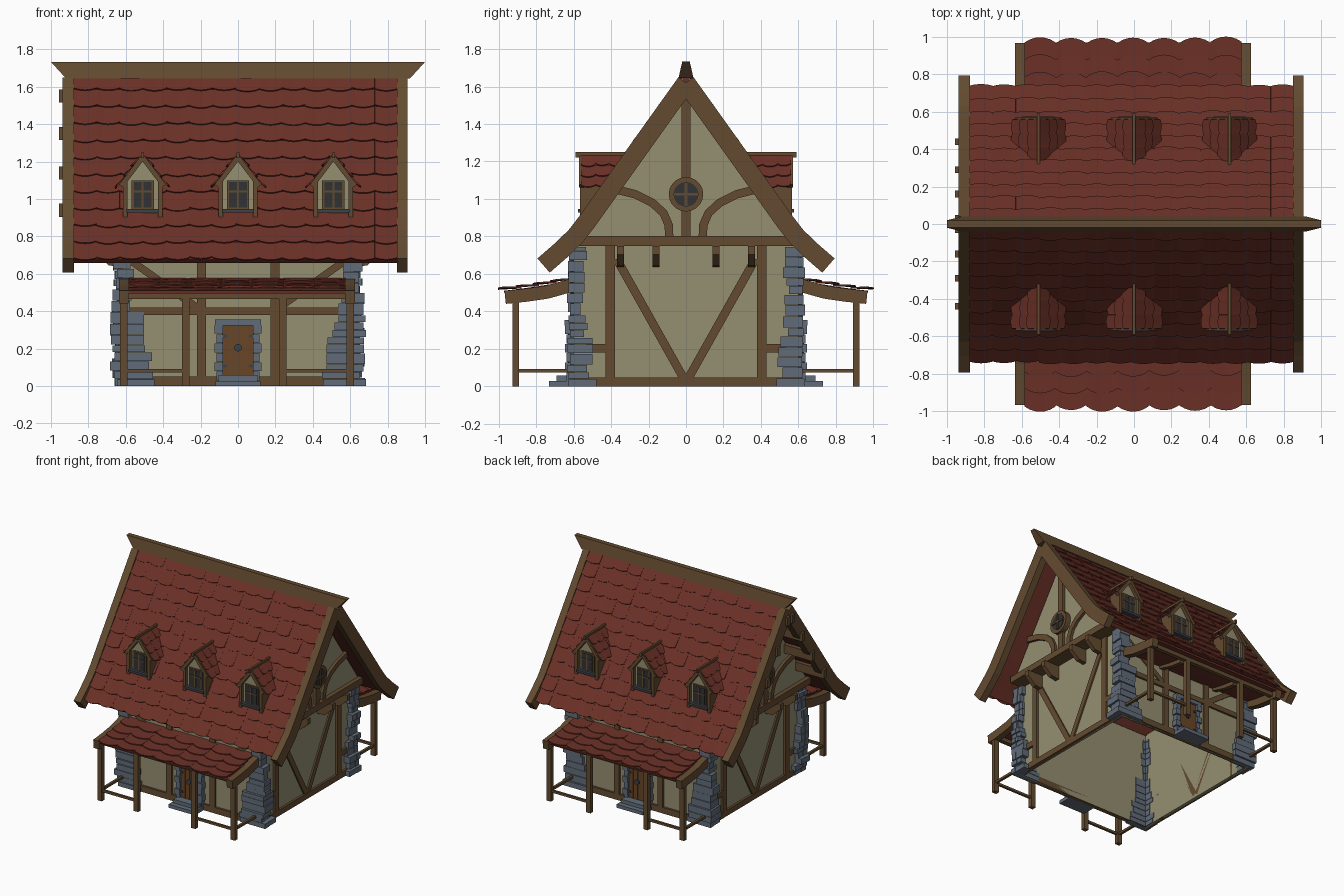
import bpy, bmesh, math, random
from mathutils import Vector

random.seed(4)
if "Cube" in bpy.data.objects:
    bpy.data.objects.remove(bpy.data.objects["Cube"])


def material(name, *rgb):
    m = bpy.data.materials.new(name)
    m.use_nodes = True
    m.diffuse_color = (*rgb, 1)
    m.node_tree.nodes["Principled BSDF"].inputs["Base Color"].default_value = (*rgb, 1)
    return m


TIMBER = material("brown timber", .125, .07, .03)
TILE = material("red tile", .145, .03, .02)
PLASTER = material("cream plaster", .30, .275, .165)
STONE = material("blue grey stone", .12, .15, .19)
DOOR = material("door wood", .14, .06, .02)
GLASS = material("dark glass", .03, .032, .036)
IRON = material("dark iron", .045, .055, .07)


def finish(name, verts, faces, mat, thick=0):
    me = bpy.data.meshes.new(name)
    me.from_pydata([tuple(v) for v in verts], [], faces)
    bm = bmesh.new()
    bm.from_mesh(me)
    bmesh.ops.recalc_face_normals(bm, faces=bm.faces)
    bm.to_mesh(me)
    bm.free()
    me.materials.append(mat)
    ob = bpy.data.objects.new(name, me)
    bpy.context.collection.objects.link(ob)
    if thick:
        mod = ob.modifiers.new("thickness", "SOLIDIFY")
        mod.thickness, mod.offset = thick, 0
    return ob


def boxes(name, spans, mat):
    """One object from boxes given as (xa, xb, ya, yb, za, zb)."""
    verts, faces = [], []
    for s in spans:
        n = len(verts)
        verts += [(s[i], s[2 + j], s[4 + k]) for i in (0, 1) for j in (0, 1) for k in (0, 1)]
        quads = [(0, 1, 3, 2), (4, 6, 7, 5), (0, 4, 5, 1), (2, 3, 7, 6), (0, 2, 6, 4), (1, 5, 7, 3)]
        faces += [[n + i for i in q] for q in quads]
    return finish(name, verts, faces, mat)


def prism(name, outline, axis, a, b, mat):
    """Extrude a 2D outline along x (outline is y, z) or y (outline is x, z)."""
    put = (lambda p, d: (d, p[0], p[1])) if axis == "x" else (lambda p, d: (p[0], d, p[1]))
    n = len(outline)
    verts = [put(p, d) for d in (a, b) for p in outline]
    faces = [list(range(n)), list(range(n, 2 * n))]
    faces += [(i, (i + 1) % n, n + (i + 1) % n, n + i) for i in range(n)]
    return finish(name, verts, faces, mat)


def bar(name, path, width, axis, a, b, mat=TIMBER):
    """A plank of even width following a 2D path."""
    pts = [Vector(p) for p in path]
    left, right = [], []
    for i, p in enumerate(pts):
        d = (pts[min(i + 1, len(pts) - 1)] - pts[max(i - 1, 0)]).normalized()
        off = Vector((-d.y, d.x)) * width / 2
        left.append(p + off)
        right.append(p - off)
    return prism(name, left + right[::-1], axis, a, b, mat)


def disc(cy, cz, r, n=20):
    return [(cy + r * math.cos(2 * math.pi * i / n), cz + r * math.sin(2 * math.pi * i / n)) for i in range(n)]


def flip(path, s):
    return [(s * a, z) for a, z in path]


def at(path, t):
    """Point and upward normal at fraction t of a path, running on past its end."""
    pts = [Vector(p) for p in path]
    left = t * sum((q - p).length for p, q in zip(pts, pts[1:]))
    for i, (p, q) in enumerate(zip(pts, pts[1:])):
        size = (q - p).length
        if left <= size or i == len(pts) - 2:
            d = (q - p) / size
            return p + d * left, Vector((-d.y, d.x))
        left -= size


def tiles(name, path, u0, u1, rows, period, drop, place):
    """Overlapping rows of round-ended tiles down a path."""
    verts, faces = [], []
    cols, sub = round((u1 - u0) / period), 6
    step = (u1 - u0) / cols
    for r in range(rows):
        for c in range(cols):
            lift, n = random.uniform(.008, .014), len(verts)
            slip = random.uniform(-.005, .005)
            for i in range(sub + 1):
                f = i / sub
                top, _ = at(path, r / rows)
                low, nor = at(path, (r + 1) / rows)
                down = Vector((nor.y, -nor.x))
                low = low + nor * lift + down * (drop * math.sin(math.pi * f) ** .8 + slip)
                u = u0 + (c + f) * step
                verts += [place(u, *top), place(u, *low)]
            faces += [(n + 2 * i, n + 2 * i + 1, n + 2 * i + 3, n + 2 * i + 2) for i in range(sub)]
    return finish(name, verts, faces, TILE, .008)


ROOF = [(0, 1.675), (.3, 1.257), (.55, .9), (.63, .8), (.725, .68)]
BARGE = [(0, 1.62), (.3, 1.2), (.53, .877), (.59, .8), (.67, .723), (.76, .645)]
AWNING = [(.6, .575), (.72, .55), (.85, .53), (.97, .515)]
RAFTER = [(.61, .54), (.74, .503), (.85, .487), (.965, .475)]
POSTS = (-.61, -.28, .24, .6)

# Ridge beam, wider at the top
ridge = [(x * sx, y * sy, z) for x, y, z in ((.92, .04, 1.645), (1, .02, 1.733)) for sx, sy in
         ((-1, -1), (1, -1), (1, 1), (-1, 1))]
finish("ridge_beam", ridge, [(0, 1, 2, 3), (4, 5, 6, 7)] +
       [(i, (i + 1) % 4, 4 + (i + 1) % 4, 4 + i) for i in range(4)], TIMBER)


def dormer(x, s):
    def spot(path):
        return [(x + a, z) for a, z in path]
    ya, yb = s * .54, s * .565
    prism("dormer_wall", spot([(-.09, .9), (.09, .9), (.09, 1.09), (0, 1.21), (-.09, 1.09)]),
          "y", s * .33, ya, PLASTER)
    for k in (-1, 1):
        slope = [(0, 1.235), (.13, 1.065)]
        tiles("dormer_tiles", slope, .26, .56, 3, .075, .012,
              lambda u, a, z: (x + k * a, s * u, z))
        bar("dormer_bargeboard", spot(flip([(0, 1.222), (.115, 1.07)], k)), .026, "y", s * .535, s * .57)
        bar("dormer_post", spot(flip([(.093, .905), (.093, 1.1)], k)), .024, "y", s * .45, yb)
    boxes("dormer_ridge", [(x - .008, x + .008, s * .28, s * .59, 1.22, 1.25)], TIMBER)
    boxes("dormer_window_frame", [(x - .06, x + .06, ya, s * .552, .945, 1.1)], TIMBER)
    boxes("dormer_glass", [(x - .047, x + .047, ya, s * .555, .955, 1.09)], GLASS)
    boxes("dormer_mullions", [(x - .006, x + .006, ya, s * .56, .95, 1.09),
                              (x - .05, x + .05, ya, s * .56, 1.035, 1.045)], TIMBER)
    boxes("dormer_sill", [(x - .085, x + .085, ya, s * .575, .928, .946)], IRON)


# Everything on the two long sides
for s in (-1, 1):
    tiles("roof_tiles", ROOF, -.88, .855, 11, .125, .014, lambda u, a, z: (u, s * a, z))
    deck = [at(ROOF, i / 12)[0] - at(ROOF, i / 12)[1] * .02 for i in range(13)]
    bar("roof_deck", flip(deck, s), .03, "x", -.88, .855, TILE)
    for xa, xb in ((-.937, -.877), (.85, .907)):
        bar("bargeboard", flip(BARGE, s), .1, "x", xa, xb)
    boxes("purlins", [(-.957, -.66, s * y - .018, s * y + .018, z - .035, z + .035) for y, z in
                      ((.44, .94), (.29, 1.14), (.16, 1.35), (.03, 1.55))], TIMBER)
    for x in (-.51, 0, .51):
        dormer(x, s)

    # Long wall and its timbers
    boxes("long_wall", [(-.62, .62, s * .58, s * .6, 0, .79)], PLASTER)
    ya, yb = s * .58, s * .617
    boxes("long_wall_timbers", [(-.6, .6, ya, yb, 0, .05), (-.6, .6, ya, yb, .38, .42),
                                (-.6, .6, ya, yb, .73, .78), (-.22, -.172, ya, yb, 0, .78),
                                (.175, .222, ya, yb, 0, .78)], TIMBER)
    for k in (-1, 1):
        bar("long_wall_brace", flip([(.6, .69), (.22, .42)], k), .04, "y", ya, s * .612)

    # Porch awning, posts and rails
    tiles("awning_tiles", AWNING, -.585, .575, 4, .165, .028, lambda u, a, z: (u, s * a, z))
    bar("awning_deck", flip([(y, z - .012) for y, z in AWNING], s), .015, "x", -.585, .575, TILE)
    for xa, xb in ((-.637, -.585), (.572, .625)):
        bar("awning_end_rafter", flip(RAFTER, s), .07, "x", xa, xb)
    for x in POSTS[1:3]:
        bar("awning_rafter", flip([(y, z + .01) for y, z in RAFTER[:3]], s), .035, "x", x - .018, x + .018)
    ya, yb = s * .892, s * .925
    boxes("porch_posts", [(x - .02, x + .02, ya, yb, 0, .49) for x in POSTS], TIMBER)
    boxes("porch_beam", [(-.6, .6, ya, yb, .465, .497)], TIMBER)
    rails = [(a, b, s * .9, s * .918, .073, .092) for a, b in (POSTS[:2], POSTS[2:])]
    rails += [(x - .01, x + .01, s * .6, s * .9, .073, .092) for x in (POSTS[0], POSTS[3])]
    boxes("porch_rails", rails, TIMBER)

    # Door with stone surround and steps
    boxes("door", [(-.085, .085, s * .6, s * .628, .05, .33)], DOOR)
    boxes("door_grooves", [(x - .002, x + .002, s * .6, s * .63, .06, .325) for x in (-.04, 0, .04)], TIMBER)
    blocks = [(-.122, .122, s * .6, s * .647, .325, .355)]
    for i in range(6):
        wide = .115 + .01 * (i % 2)
        for k in (-1, 1):
            blocks.append((k * .08, k * wide, s * .6, s * (.638 + .008 * (i % 2)), .05 * i + .03, .05 * i + .077))
    boxes("door_surround", blocks, STONE)
    prism("door_ring", disc(0, .205, .02, 12), "y", s * .62, s * .642, IRON)
    boxes("door_hinges", [(k * .06, k * .085, s * .62, s * .636, z, z + .015) for k in (-1, 1)
                          for z in (.1, .26)], IRON)
    boxes("door_steps", [(-.12, .12, s * .6, s * .73, 0, .028), (-.105, .105, s * .6, s * .69, .028, .058)], STONE)

# Everything on the two gable ends
for s in (-1, 1):
    boxes("gable_lower_wall", [(s * .6, s * .62, -.6, .6, 0, .79)], PLASTER)
    prism("gable_upper_wall", [(-.57, .78), (.57, .78), (0, 1.6)], "x", s * .68, s * .7, PLASTER)
    boxes("jetty_beam", [(s * .6, s * .735, -.57, .57, .75, .802)], TIMBER)
    xa, xb = s * .6, s * .638
    low = [(xa, xb, -.6, .6, 0, .048)]
    for k in (-1, 1):
        low += [(xa, xb, k * .38, k * .43, 0, .75), (xa, xb, k * .43, k * .53, .18, .225)]
        bar("gable_diagonal", flip([(.37, .68), (.005, .03)], k), .045, "x", xa, s * .632)
        curve = [(.09, .8), (.092, .86), (.12, .925), (.18, .98), (.27, 1.025), (.39, 1.055)]
        bar("gable_curved_brace", flip(curve, k), .045, "x", s * .69, s * .722)
        for y in (.16, .35):
            bracket = [(s * .61, .75), (s * .76, .75), (s * .76, .705), (s * .69, .645), (s * .61, .635)]
            prism("jetty_bracket", bracket, "y", k * y - .018, k * y + .018, TIMBER)
    boxes("gable_timbers", low, TIMBER)
    boxes("king_post", [(s * .69, s * .725, -.025, .025, .8, 1.57)], TIMBER)
    prism("round_window_frame", disc(0, 1.025, .092), "x", s * .69, s * .745, TIMBER)
    prism("round_window_glass", disc(0, 1.025, .066), "x", s * .7, s * .749, GLASS)
    boxes("round_window_bars", [(s * .7, s * .757, -.007, .007, .96, 1.09),
                                (s * .7, s * .757, -.066, .066, 1.018, 1.032)], TIMBER)

# Rough stone corners, wider towards the ground
for sx in (-1, 1):
    for sy in (-1, 1):
        stones, z = [], 0
        while z < .73:
            h = random.uniform(.035, .065)
            out_x, out_y = random.uniform(.645, .685), random.uniform(.618, .637)
            spread = max(0, .4 - z)
            in_x = random.uniform(.54, .58) - .2 * spread - (.03 if z < .38 else 0)
            in_y = random.uniform(.51, .565) - .1 * spread
            top = min(z + h - .003, .745)
            stones.append((sx * in_x, sx * out_x, sy * .575, sy * out_y, z, top))
            stones.append((sx * .595, sx * (out_x - .004), sy * in_y, sy * (out_y - .004), z, top))
            z += h
        boxes("corner_stones", stones, STONE)
